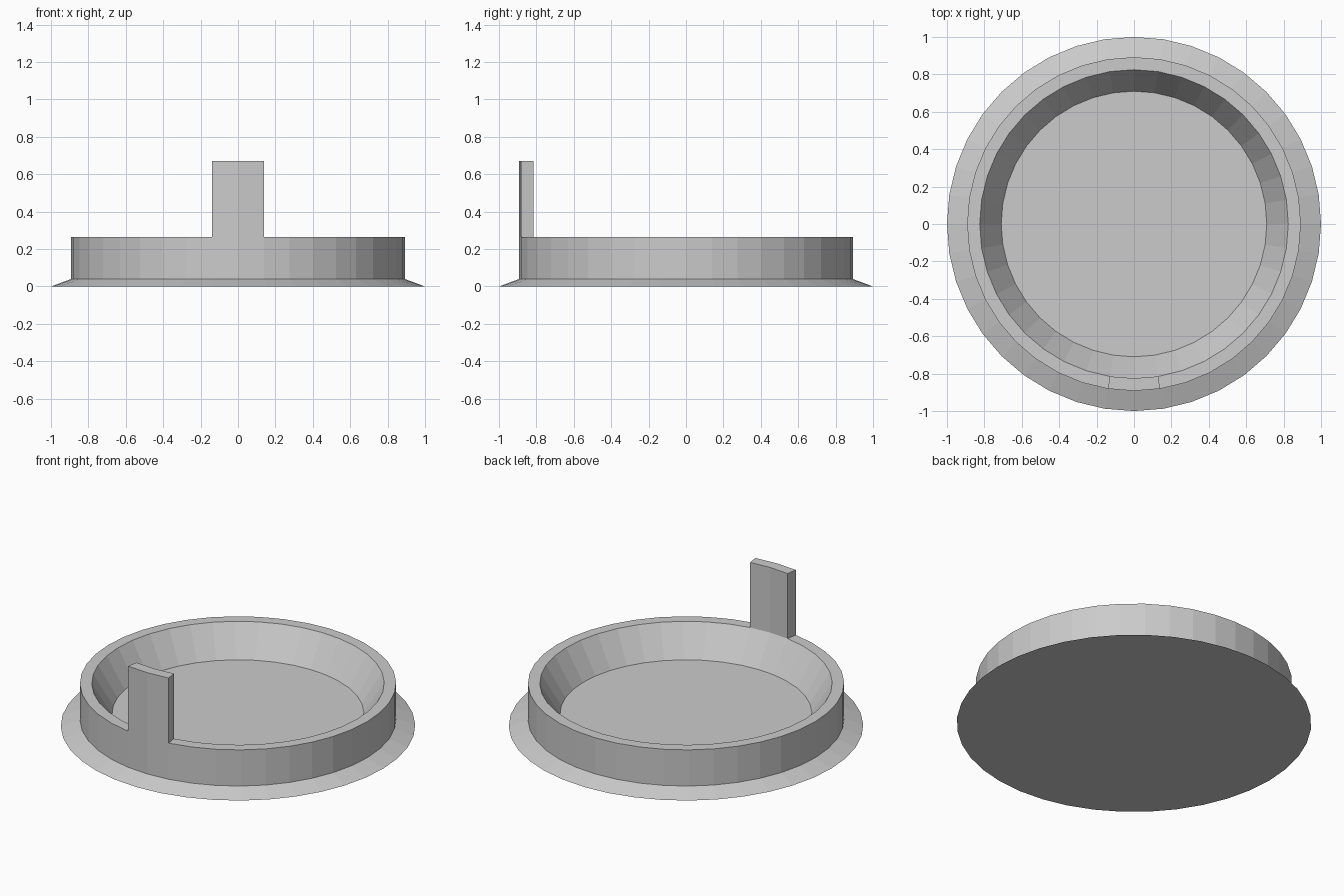
import bpy, bmesh
from math import sin, cos, pi

if "Cube" in bpy.data.objects:
    bpy.data.objects.remove(bpy.data.objects["Cube"])

SEGMENTS = 40
STEP = 2 * pi / SEGMENTS
R_OUT, R_IN, RIM_Z, TAB_Z = 0.892, 0.825, 0.265, 0.67


def add_object(name, bm):
    bmesh.ops.recalc_face_normals(bm, faces=bm.faces)
    mesh = bpy.data.meshes.new(name)
    bm.to_mesh(mesh)
    bm.free()
    obj = bpy.data.objects.new(name, mesh)
    bpy.context.collection.objects.link(obj)
    return obj


def ring(bm, r, z):
    return [bm.verts.new((r * cos(i * STEP), r * sin(i * STEP), z))
            for i in range(SEGMENTS)]


# Dish: sloped flange, upright wall, flat rim, tapered recess and floor
bm = bmesh.new()
profile = [(1.0, 0), (R_OUT, 0.04), (R_OUT, RIM_Z), (R_IN, RIM_Z), (0.71, 0.079)]
rings = [ring(bm, r, z) for r, z in profile]
for a, b in zip(rings, rings[1:]):
    for i in range(SEGMENTS):
        j = (i + 1) % SEGMENTS
        bm.faces.new((a[i], a[j], b[j], b[i]))
bm.faces.new(rings[0][::-1])
bm.faces.new(rings[-1])
add_object("dish", bm)

# Tab: two rim segments at the front, extruded upward
bm = bmesh.new()
angles = [-pi / 2 + k * STEP for k in (-1, 0, 1)]
outline = [(R_OUT, a) for a in angles] + [(R_IN, a) for a in reversed(angles)]
base = bm.faces.new([bm.verts.new((r * cos(a), r * sin(a), RIM_Z)) for r, a in outline])
top = bmesh.ops.extrude_face_region(bm, geom=[base])["geom"]
bmesh.ops.translate(bm, vec=(0, 0, TAB_Z - RIM_Z),
                    verts=[v for v in top if isinstance(v, bmesh.types.BMVert)])
# Leave the underside open where the tab meets the rim
bottom = [f for f in bm.faces if all(abs(v.co.z - RIM_Z) < 1e-5 for v in f.verts)]
bmesh.ops.delete(bm, geom=bottom, context='FACES_ONLY')
add_object("front_tab", bm)
